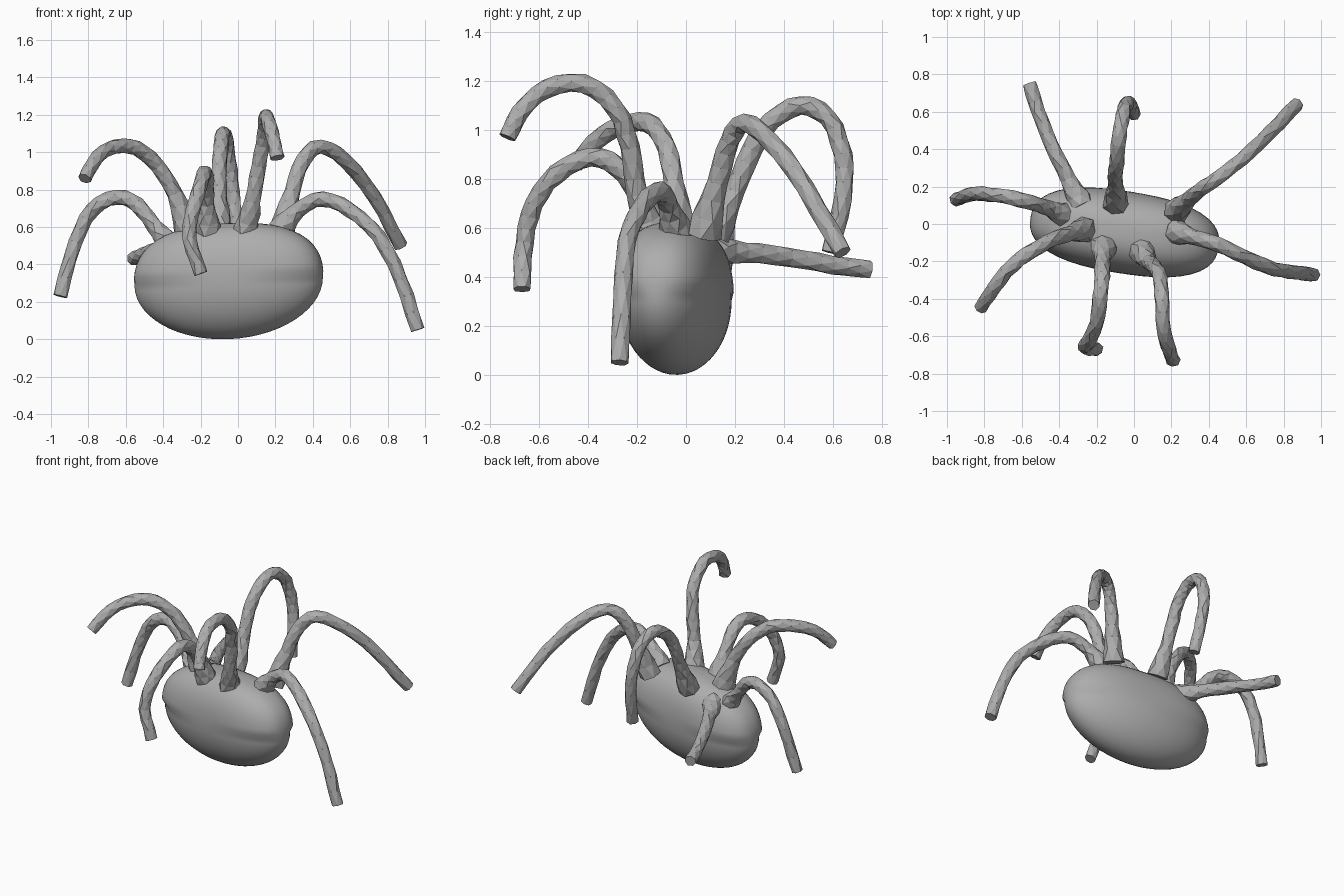
import bpy, bmesh, math, random
from mathutils import Vector, Matrix

random.seed(4)
if "Cube" in bpy.data.objects:
    bpy.data.objects.remove(bpy.data.objects["Cube"])

grey = bpy.data.materials.new("plain grey")
grey.use_nodes = True
grey.diffuse_color = (0.42, 0.42, 0.42, 1)
grey.node_tree.nodes["Principled BSDF"].inputs["Base Color"].default_value = grey.diffuse_color


def add_object(name, bm):
    bmesh.ops.recalc_face_normals(bm, faces=bm.faces)
    mesh = bpy.data.meshes.new(name)
    bm.to_mesh(mesh)
    bm.free()
    mesh.materials.append(grey)
    obj = bpy.data.objects.new(name, mesh)
    bpy.context.collection.objects.link(obj)
    return obj


def make_body():
    """Egg-like body: round below, flatter and fuller above, turned slightly."""
    bm = bmesh.new()
    bmesh.ops.create_uvsphere(bm, u_segments=48, v_segments=28, radius=1)
    for v in bm.verts:
        if v.co.z > 0:
            p = 2.5
            v.co /= sum(abs(c) ** p for c in v.co) ** (1 / p)
        v.co = Vector((v.co.x * 0.51, v.co.y * 0.22, v.co.z * 0.31))
        v.co.z += 0.04 * v.co.x
    bmesh.ops.rotate(bm, verts=bm.verts, matrix=Matrix.Rotation(math.radians(-9), 3, 'Z'))
    bmesh.ops.translate(bm, verts=bm.verts, vec=(-0.05, -0.045, 0.311))
    for f in bm.faces:
        f.smooth = True
    add_object("body", bm)


def smooth_path(points, steps=3):
    """Sample a rounded path through the points."""
    pts = [Vector(p) for p in points]
    pts = [2 * pts[0] - pts[1]] + pts + [2 * pts[-1] - pts[-2]]
    path = []
    for a, b, c, d in zip(pts, pts[1:], pts[2:], pts[3:]):
        for i in range(steps):
            t = i / steps
            path.append(0.5 * (2 * b + (c - a) * t + (2 * a - 5 * b + 4 * c - d) * t ** 2
                               + (3 * b - a - 3 * c + d) * t ** 3))
    return path + [pts[-2]]


def make_leg(name, points, sides=7):
    """Faceted, slightly uneven tube with a flared root and a blunt tip."""
    path = smooth_path(points)
    bm = bmesh.new()
    rings, side = [], None
    for i, p in enumerate(path):
        ahead = (path[min(i + 1, len(path) - 1)] - path[max(i - 1, 0)]).normalized()
        side = side or ahead.orthogonal()
        side = (side - ahead * side.dot(ahead)).normalized()
        up = ahead.cross(side)
        radius = 0.043 - 0.006 * i / len(path) + 0.03 * max(0, 1 - i / 3)
        ring = []
        for k in range(sides):
            a = math.tau * (k + 0.5 * i) / sides
            r = radius * random.uniform(0.92, 1.08)
            ring.append(bm.verts.new(p + r * (math.cos(a) * side + math.sin(a) * up)))
        rings.append(ring)
    for low, high in zip(rings, rings[1:]):
        for k in range(sides):
            n = (k + 1) % sides
            bm.faces.new((low[k], low[n], high[k]))
            bm.faces.new((low[n], high[n], high[k]))
    bm.faces.new(rings[0])
    bm.faces.new(rings[-1])
    add_object(name, bm)


make_body()

# Legs, each from its root on the body to its tip
make_leg("right_back_leg", [
    (-.28, .10, .51), (-.35, .24, .50), (-.44, .42, .48), (-.51, .60, .45), (-.56, .75, .43)])
make_leg("right_side_leg", [
    (-.36, .04, .50), (-.45, .08, .61), (-.54, .11, .72), (-.65, .14, .76),
    (-.78, .16, .69), (-.87, .16, .52), (-.95, .13, .23)])
make_leg("right_front_outer_leg", [
    (-.27, -.03, .58), (-.34, -.05, .78), (-.43, -.08, .93), (-.54, -.14, 1.02),
    (-.65, -.22, 1.03), (-.75, -.34, .98), (-.82, -.45, .86)])
make_leg("right_front_inner_leg", [
    (-.16, -.12, .58), (-.17, -.19, .73), (-.17, -.28, .85), (-.18, -.39, .89),
    (-.20, -.53, .82), (-.24, -.62, .70), (-.26, -.66, .54), (-.20, -.67, .35)])
make_leg("left_front_inner_leg", [
    (.04, -.14, .58), (.08, -.20, .74), (.11, -.23, .93), (.14, -.29, 1.09),
    (.15, -.42, 1.19), (.16, -.57, 1.17), (.19, -.68, 1.07), (.21, -.73, .97)])
make_leg("left_front_outer_leg", [
    (.22, -.04, .58), (.32, -.07, .69), (.45, -.11, .75), (.60, -.18, .69),
    (.75, -.24, .55), (.87, -.26, .32), (.96, -.27, .05)])
make_leg("left_back_leg", [
    (.23, .07, .57), (.29, .13, .79), (.35, .18, .96), (.44, .24, 1.03),
    (.58, .35, .95), (.73, .49, .76), (.87, .64, .50)])
make_leg("middle_back_leg", [
    (-.10, .11, .57), (-.10, .20, .75), (-.10, .27, .92), (-.09, .35, 1.04),
    (-.08, .47, 1.10), (-.06, .58, 1.05), (-.04, .64, .90), (-.02, .64, .72), (0, .59, .50)])
